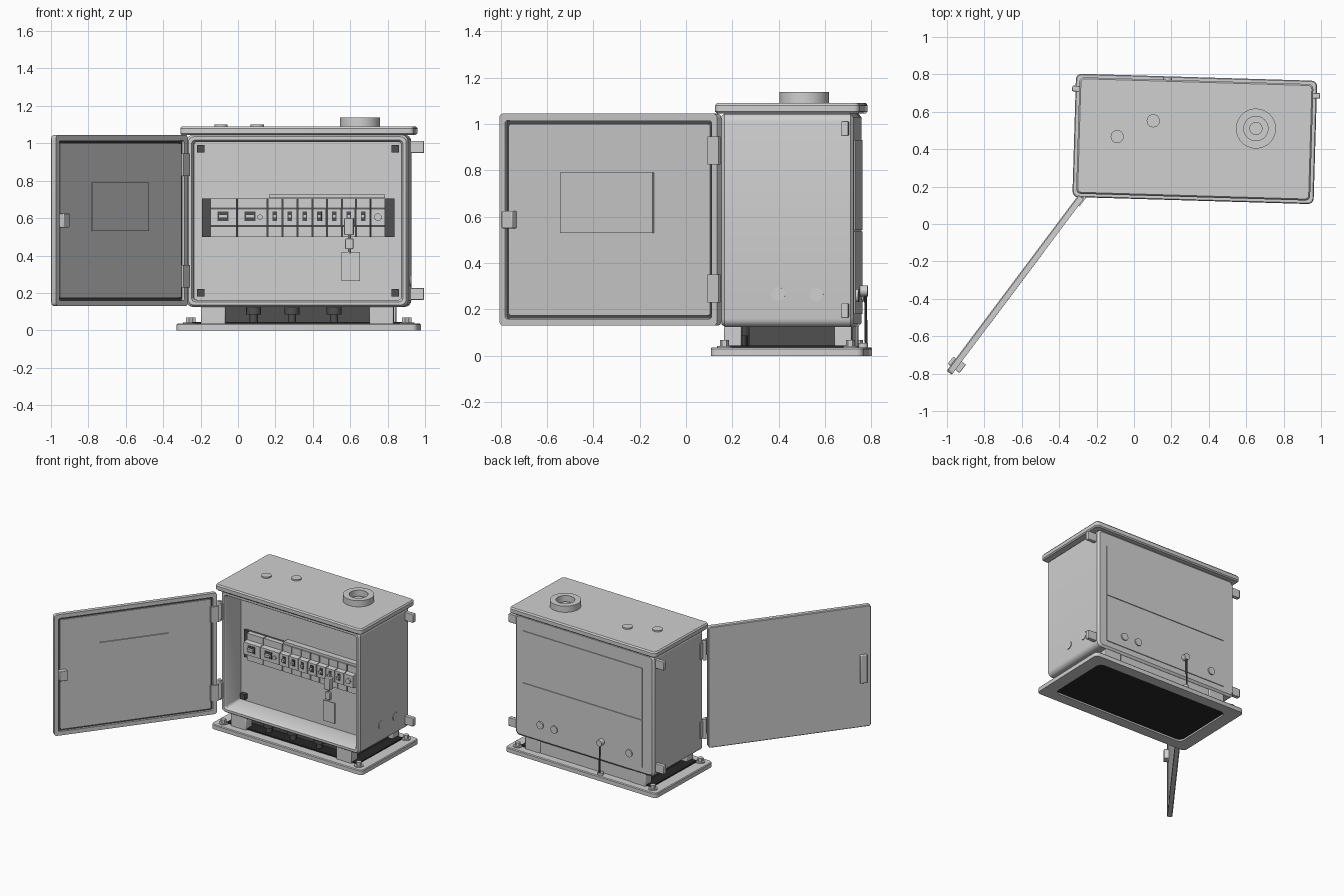
import bpy, bmesh, math
from mathutils import Matrix, Vector

if "Cube" in bpy.data.objects:
    bpy.data.objects.remove(bpy.data.objects["Cube"])


def material(name, v):
    m = bpy.data.materials.new(name)
    m.diffuse_color = (v, v, v, 1)
    m.use_nodes = True
    m.node_tree.nodes["Principled BSDF"].inputs["Base Color"].default_value = m.diffuse_color
    return m


GREY = material("cabinet_grey", 0.63)
DARK = material("dark_grey", 0.08)
BLACK = material("black_seal", 0.02)

# Cabinet frame: slightly turned. Door frame: X runs to the free edge, Y faces inside.
CAB = Matrix.Translation((0.325, 0.455, 0)) @ Matrix.Rotation(math.radians(-1.7), 4, 'Z')
DOOR = Matrix(((-0.6, 0.8, 0, -0.635), (-0.8, -0.6, 0, -0.325), (0, 0, 1, 0), (0, 0, 0, 1)))


def finish(name, bm, frame, mat, bevel=0, segments=2):
    bmesh.ops.recalc_face_normals(bm, faces=bm.faces)
    me = bpy.data.meshes.new(name)
    bm.to_mesh(me)
    bm.free()
    me.materials.append(mat)
    ob = bpy.data.objects.new(name, me)
    bpy.context.collection.objects.link(ob)
    ob.matrix_world = frame
    if bevel:
        b = ob.modifiers.new("bevel", 'BEVEL')
        b.width, b.segments, b.limit_method = bevel, segments, 'ANGLE'
    bpy.ops.object.select_all(action='DESELECT')
    ob.select_set(True)
    bpy.context.view_layer.objects.active = ob
    bpy.ops.object.shade_smooth_by_angle(angle=math.radians(35))
    return ob


def box(name, x, y, z, frame=CAB, mat=GREY, bevel=0):
    bm = bmesh.new()
    size = Vector((x[1] - x[0], y[1] - y[0], z[1] - z[0]))
    mid = Vector((sum(x) / 2, sum(y) / 2, sum(z) / 2))
    bmesh.ops.create_cube(bm, size=1, matrix=Matrix.Translation(mid) @ Matrix.Diagonal((*size, 1)))
    return finish(name, bm, frame, mat, bevel)


def rod(name, a, b, r, frame=CAB, mat=GREY, sides=20):
    a, b = Vector(a), Vector(b)
    bm = bmesh.new()
    rot = (b - a).to_track_quat('Z', 'Y').to_matrix().to_4x4()
    bmesh.ops.create_cone(bm, cap_ends=True, segments=sides, radius1=r, radius2=r,
                          depth=(b - a).length, matrix=Matrix.Translation((a + b) / 2) @ rot)
    return finish(name, bm, frame, mat)


def round_rect(w, h, r, n=5):
    pts = []
    for k, (sx, sy) in enumerate(((1, 1), (-1, 1), (-1, -1), (1, -1))):
        for i in range(n):
            t = math.pi / 2 * (k + i / (n - 1))
            pts.append((sx * (w / 2 - r) + r * math.cos(t), sy * (h / 2 - r) + r * math.sin(t)))
    return pts


def loft(name, rings, place, frame, mat, closed=False):
    """Join rounded rectangles (w, h, r, level); place maps (u, v, level) to a point."""
    bm = bmesh.new()
    loops = [[bm.verts.new(place(u, v, d)) for u, v in round_rect(w, h, r)] for w, h, r, d in rings]
    pairs = list(zip(loops, loops[1:]))
    if closed:
        pairs.append((loops[-1], loops[0]))
    else:
        bm.faces.new(loops[0])
        bm.faces.new(loops[-1])
    for a, b in pairs:
        for i in range(len(a)):
            j = (i + 1) % len(a)
            bm.faces.new((a[i], a[j], b[j], b[i]))
    return finish(name, bm, frame, mat)


def upright(zc):
    return lambda u, v, d: (u, d, zc + v)


def flat(u, v, d):
    return (u, v, d)


# Cabinet body: rounded open box with the mounting panel closing the recess
loft("cabinet_body", [(1.16, 0.89, 0.025, 0.285), (1.187, 0.92, 0.035, 0.272),
                      (1.187, 0.92, 0.035, -0.272), (1.165, 0.90, 0.03, -0.285),
                      (1.13, 0.865, 0.02, -0.285), (1.11, 0.845, 0.015, -0.27),
                      (1.11, 0.845, 0.015, -0.105)], upright(0.585), CAB, GREY)
for sx in (-1, 1):
    for z in (0.20, 0.97):
        box("panel_corner_clip", sorted((sx * 0.5, sx * 0.54)), (-0.135, -0.105), (z - 0.02, z + 0.02), mat=DARK)

# Roof with chimney ring and two caps
loft("roof", [(1.235, 0.605, 0.02, 1.045), (1.251, 0.623, 0.025, 1.053), (1.251, 0.623, 0.025, 1.08),
              (1.235, 0.607, 0.02, 1.09)], flat, CAB, GREY)


def ring(name, c, r_out, r_in, z0, z1):
    bm = bmesh.new()
    n = 36
    circ = [[bm.verts.new((c[0] + r * math.cos(2 * math.pi * i / n), c[1] + r * math.sin(2 * math.pi * i / n), z))
             for i in range(n)] for r, z in ((r_out, z0), (r_out, z1), (r_in, z1), (r_in, z0))]
    for k in range(4):
        a, b = circ[k], circ[(k + 1) % 4]
        for i in range(n):
            bm.faces.new((a[i], a[(i + 1) % n], b[(i + 1) % n], b[i]))
    finish(name, bm, CAB, GREY)


ring("roof_vent_ring", (0.325, 0.065), 0.107, 0.065, 1.088, 1.137)
rod("roof_vent_core", (0.325, 0.065, 1.088), (0.325, 0.065, 1.105), 0.035)
for x, y in ((-0.415, 0.0), (-0.225, 0.09)):
    rod("roof_cap", (x, y, 1.088), (x, y, 1.1), 0.035)

# Base frame, cable seal, plinth and feet
loft("base_plate", [(1.29, 0.66, 0.03, 0.0), (1.29, 0.66, 0.03, 0.03), (1.28, 0.65, 0.025, 0.036),
                    (1.10, 0.50, 0.04, 0.036), (1.10, 0.50, 0.04, 0.0)], flat, CAB, GREY, closed=True)
box("cable_seal", (-0.56, 0.56), (-0.26, 0.26), (0.012, 0.045), mat=BLACK)
box("plinth_core", (-0.48, 0.48), (-0.17, 0.262), (0.035, 0.13), mat=DARK)
box("plinth_back", (-0.40, 0.40), (0.262, 0.27), (0.036, 0.125))
for sx in (-1, 1):
    for sy in (-1, 1):
        box("plinth_foot", sorted((sx * 0.385, sx * 0.515)), sorted((sy * 0.2, sy * 0.275)), (0.03, 0.128), bevel=0.006)
        bx, by = sx * 0.578, sy * 0.272
        rod("base_washer", (bx, by, 0.034), (bx, by, 0.042), 0.032)
        rod("base_bolt", (bx, by, 0.04), (bx, by, 0.068), 0.02, sides=6)
for x in (-0.235, -0.03, 0.195):
    rod("cable_gland", (x, -0.21, 0.085), (x, -0.21, 0.128), 0.04, mat=DARK, sides=12)
    rod("cable", (x, -0.21, 0.04), (x, -0.21, 0.09), 0.022, mat=DARK, sides=12)

# Wall brackets at the rear corners
for sx in (-1, 1):
    for z in (0.195, 0.98):
        box("wall_bracket", sorted((sx * 0.585, sx * 0.663)), (0.235, 0.265), (z - 0.032, z + 0.032), bevel=0.004)

# Knock-outs on the right side
for y in (-0.04, 0.125):
    rod("side_knockout", (0.59, y, 0.265), (0.599, y, 0.265), 0.03)

# Rear cover plates, plugs and earth wire
box("rear_cover_upper", (-0.50, 0.52), (0.283, 0.291), (0.543, 0.93))
box("rear_cover_lower", (-0.50, 0.52), (0.283, 0.291), (0.18, 0.537))
for x in (0.37, 0.25, -0.39):
    rod("rear_plug", (x, 0.285, 0.26), (x, 0.3, 0.26), 0.028)
rod("earth_stud", (-0.155, 0.285, 0.28), (-0.155, 0.325, 0.28), 0.024, sides=12)
rod("earth_wire", (-0.155, 0.315, 0.28), (-0.155, 0.318, 0.04), 0.006, mat=DARK, sides=8)
rod("earth_terminal", (-0.155, 0.305, 0.034), (-0.155, 0.305, 0.055), 0.02, sides=12)

# Breaker row: rail, stepped breakers, toggles
box("rail_cover", (-0.515, 0.515), (-0.125, -0.10), (0.50, 0.705), mat=DARK)
edges = [-0.47, -0.325, -0.162, -0.082, -0.002, 0.078, 0.155, 0.235, 0.31, 0.389, 0.469]
PROFILE = [(-0.10, 0.50), (-0.155, 0.50), (-0.155, 0.555), (-0.19, 0.56),
           (-0.19, 0.65), (-0.155, 0.655), (-0.155, 0.705), (-0.10, 0.705)]
for i, (a, b) in enumerate(zip(edges, edges[1:])):
    bm = bmesh.new()
    f = bm.faces.new([bm.verts.new((a + 0.003, y, z)) for y, z in PROFILE])
    ext = bmesh.ops.extrude_face_region(bm, geom=[f])["geom"]
    bmesh.ops.translate(bm, vec=(b - a - 0.006, 0, 0), verts=[v for v in ext if isinstance(v, bmesh.types.BMVert)])
    finish("breaker", bm, CAB, GREY)
    c, w = ((a + b) / 2, 0.012) if i > 1 else (a + 0.07, 0.03)
    if i < 9:
        box("toggle_slot", (c - w, c + w), (-0.194, -0.188), (0.585, 0.635), mat=DARK)
        box("toggle", (c - w * 0.8, c + w * 0.8), (-0.212, -0.19), (0.6, 0.618))
    if i in (1, 9):
        x = c if i == 9 else b - 0.04
        rod("push_button", (x, -0.188, 0.605), (x, -0.2, 0.605), 0.02 if i == 9 else 0.014)
box("busbar_strip", (-0.155, 0.465), (-0.15, -0.10), (0.707, 0.725))

# Breaker lock with hanging tag
box("breaker_lock", (0.25, 0.30), (-0.235, -0.19), (0.51, 0.60), bevel=0.004)
box("lock_body", (0.255, 0.298), (-0.23, -0.205), (0.435, 0.49), bevel=0.004)
rod("lock_shackle", (0.277, -0.217, 0.41), (0.277, -0.217, 0.53), 0.008, sides=10)
box("lock_tag", (0.235, 0.333), (-0.222, -0.212), (0.265, 0.42))

# Door: folded rim, seal groove and inner panel
loft("door", [(1.165, 0.905, 0.015, -0.0175), (1.175, 0.915, 0.02, -0.012), (1.175, 0.915, 0.02, 0.0175),
              (1.115, 0.855, 0.012, 0.0175), (1.115, 0.855, 0.012, -0.002), (1.085, 0.825, 0.01, -0.002),
              (1.085, 0.825, 0.01, 0.01)], upright(0.587), DOOR, GREY)
loft("door_seal", [(1.113, 0.853, 0.012, -0.003), (1.113, 0.853, 0.012, 0.003), (1.087, 0.827, 0.01, 0.003),
                   (1.087, 0.827, 0.01, -0.003)], upright(0.587), DOOR, DARK, closed=True)
box("document_pocket", (-0.24, 0.26), (0.009, 0.018), (0.53, 0.79), DOOR)
box("door_latch", (0.50, 0.556), (0.008, 0.045), (0.55, 0.625), DOOR, bevel=0.004)
box("door_handle", (0.505, 0.555), (-0.035, -0.015), (0.465, 0.68), DOOR, bevel=0.006)

# Hinges
for z in (0.29, 0.885):
    rod("hinge_pin", (-0.603, -0.285, z - 0.075), (-0.603, -0.285, z + 0.075), 0.014)
    box("hinge_leaf", (-0.603, -0.575), (-0.298, -0.24), (z - 0.06, z + 0.06))
    box("door_hinge_leaf", (-0.60, -0.54), (0.01, 0.024), (z - 0.06, z + 0.06), DOOR)
